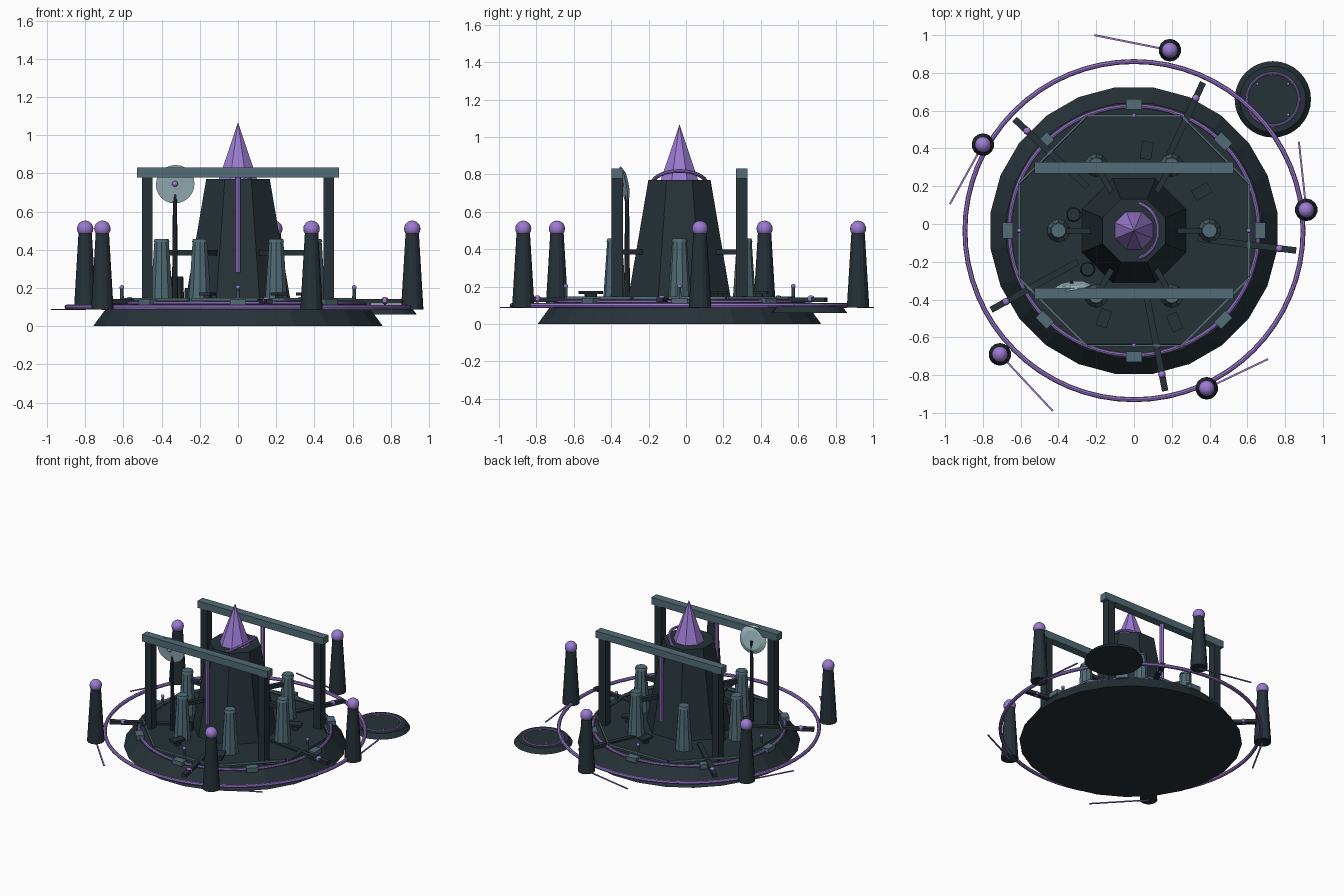
import bpy
from math import sin, cos, pi, radians, atan2, hypot
from mathutils import Vector

cube = bpy.data.objects.get("Cube")
if cube:
    bpy.data.objects.remove(cube, do_unlink=True)

CY = -0.035  # the main platform sits slightly forward of the origin


def material(name, rgb):
    m = bpy.data.materials.new(name)
    m.use_nodes = True
    color = (*rgb, 1)
    m.diffuse_color = color
    m.node_tree.nodes["Principled BSDF"].inputs["Base Color"].default_value = color
    return m


DARK = material("dark slate", (0.019, 0.031, 0.039))
STEEL = material("blue grey steel", (0.085, 0.15, 0.18))
PURPLE = material("violet glow", (0.33, 0.195, 0.64))
PALE = material("pale dish metal", (0.34, 0.49, 0.53))


def finish(name, mat, smooth=False):
    ob = bpy.context.object
    ob.name = name
    ob.data.materials.append(mat)
    if smooth:
        bpy.ops.object.shade_smooth_by_angle(angle=radians(35))
    return ob


def frustum(name, mat, x, y, z0, z1, r0, r1, sides=16, smooth=False, turn=0.0):
    bpy.ops.mesh.primitive_cone_add(vertices=sides, radius1=r0, radius2=r1, depth=z1 - z0,
                                    location=(x, y, (z0 + z1) / 2), rotation=(0, 0, turn))
    return finish(name, mat, smooth)


def box(name, mat, loc, size, turn=0.0):
    bpy.ops.mesh.primitive_cube_add(size=1, location=loc, rotation=(0, 0, turn))
    ob = finish(name, mat)
    ob.scale = size
    return ob


def ring(name, x, y, z, radius, thick, tilt=0.0):
    bpy.ops.mesh.primitive_torus_add(location=(x, y, z), rotation=(0, tilt, 0), major_radius=radius,
                                     minor_radius=thick, major_segments=64, minor_segments=8)
    return finish(name, PURPLE, True)


def ball(name, mat, loc, radius):
    bpy.ops.mesh.primitive_uv_sphere_add(segments=16, ring_count=10, radius=radius, location=loc)
    return finish(name, mat, True)


def polar(radius, angle, z):
    return Vector((radius * cos(angle), CY + radius * sin(angle), z))


def bar(name, mat, a, b, width, height):
    """Horizontal box running from point a to point b."""
    a, b = Vector(a), Vector(b)
    d = b - a
    return box(name, mat, (a + b) / 2, (d.length, width, height), atan2(d.y, d.x))


# Base platform, deck and glowing rings
frustum("base_platform", DARK, 0, CY, 0, 0.115, 0.765, 0.68, 24, turn=pi / 24)
frustum("octagon_deck", DARK, 0, CY, 0.11, 0.13, 0.66, 0.65, 8, turn=pi / 8)
ring("deck_ring", 0, CY, 0.118, 0.66, 0.011)
ring("outer_ring", 0, CY, 0.1, 0.895, 0.013)

# Central tower with pointed crystal and tilted ring
frustum("central_tower", DARK, 0, CY, 0.12, 0.77, 0.3, 0.18, 8, turn=pi / 8)
frustum("crystal_spire", PURPLE, 0, CY, 0.77, 1.068, 0.108, 0, 8, turn=pi / 8)
ring("spire_ring", 0, CY, 0.745, 0.147, 0.01, radians(-30))

# Six vents around the tower, each joined to it by a pipe
for i in range(6):
    a = i * pi / 3
    p = polar(0.4, a, 0)
    frustum("vent", STEEL, p.x, p.y, 0.12, 0.44, 0.062, 0.04, 10)
    frustum("vent_cap", STEEL, p.x, p.y, 0.44, 0.457, 0.044, 0.038, 10)
    bar("vent_pipe", DARK, polar(0.2, a, 0.385), polar(0.38, a, 0.385), 0.03, 0.028)

# Two gantries with hanging cables
for side in (-1, 1):
    y = CY + side * 0.333
    box("gantry_beam", STEEL, (0, y, 0.805), (1.055, 0.06, 0.052))
    for x in (-0.475, 0.475):
        box("gantry_post", DARK, (x, y, 0.45), (0.055, 0.06, 0.66))
    frustum("hanging_cable", PURPLE, 0, y, 0.28, 0.785, 0.015, 0.015, 8)

# Dish antenna on a mast
frustum("dish_mast", DARK, -0.33, -0.315, 0.12, 0.74, 0.016, 0.01, 8)
bpy.ops.mesh.primitive_cone_add(vertices=24, radius1=0.102, radius2=0.07, depth=0.018,
                                location=(-0.33, -0.325, 0.745), rotation=(radians(-80), 0, radians(8)))
finish("dish", PALE)
ball("dish_feed", PURPLE, (-0.33, -0.347, 0.745), 0.015)

# Octagonal railing, clamps on the deck ring and four marker lamps
for i in range(8):
    a = i * pi / 4
    c = polar(0.608, a, 0.14)
    side = Vector((-sin(a), cos(a), 0)) * 0.245
    bar("rail", STEEL, c - side, c + side, 0.012, 0.016)
    box("ring_clamp", STEEL, polar(0.668, a, 0.123), (0.055, 0.085, 0.034), a)
    if i % 2 == 0:
        frustum("lamp_post", STEEL, c.x, c.y, 0.12, 0.195, 0.011, 0.009, 8)
        ball("lamp", PURPLE, (c.x, c.y, 0.203), 0.012)

# Five radial arms with a light near each tip
for i in range(5):
    a = radians(65 + 72 * i)
    bar("radial_arm", DARK, polar(0.34, a, 0.135), polar(0.865, a, 0.125), 0.034, 0.024)
    ball("arm_light", PURPLE, polar(0.775, a, 0.134), 0.02)

# Loose crates, consoles and drums on the deck
for radius, angle in ((0.43, 81), (0.415, 30), (0.49, 251), (0.53, 294)):
    a = radians(angle)
    box("console_foot", DARK, polar(radius, a, 0.145), (0.04, 0.03, 0.04), a)
    box("console_top", DARK, polar(radius, a, 0.168), (0.095, 0.06, 0.015), a)
frustum("tall_drum", DARK, -0.32, 0.05, 0.12, 0.26, 0.04, 0.035, 10)
frustum("short_drum", DARK, -0.245, -0.24, 0.12, 0.2, 0.04, 0.035, 10)

# Outer pylons with glowing orbs, each with a thin streamer on the ground
pylons = (((0.19, 0.92), (-0.21, 1.0)), ((-0.8, 0.42), (-0.975, 0.105)),
          ((-0.71, -0.69), (-0.43, -0.99)), ((0.385, -0.87), (0.71, -0.715)),
          ((0.912, 0.075), (0.873, 0.435)))
for (x, y), end in pylons:
    frustum("pylon", DARK, x, y, 0.088, 0.485, 0.06, 0.036, 14)
    ball("pylon_orb", PURPLE, (x, y, 0.51), 0.043)
    bar("streamer", PURPLE, (x, y, 0.088), (*end, 0.088), 0.01, 0.006)

# Landing pad beside the platform
PX, PY = 0.735, 0.66
frustum("landing_pad", DARK, PX, PY, 0.06, 0.095, 0.202, 0.175, 32)
ring("pad_ring", PX, PY, 0.096, 0.138, 0.007)
for i in range(4):
    a = pi / 4 + i * pi / 2
    ball("pad_light", PALE, (PX + 0.115 * cos(a), PY + 0.115 * sin(a), 0.098), 0.007)
